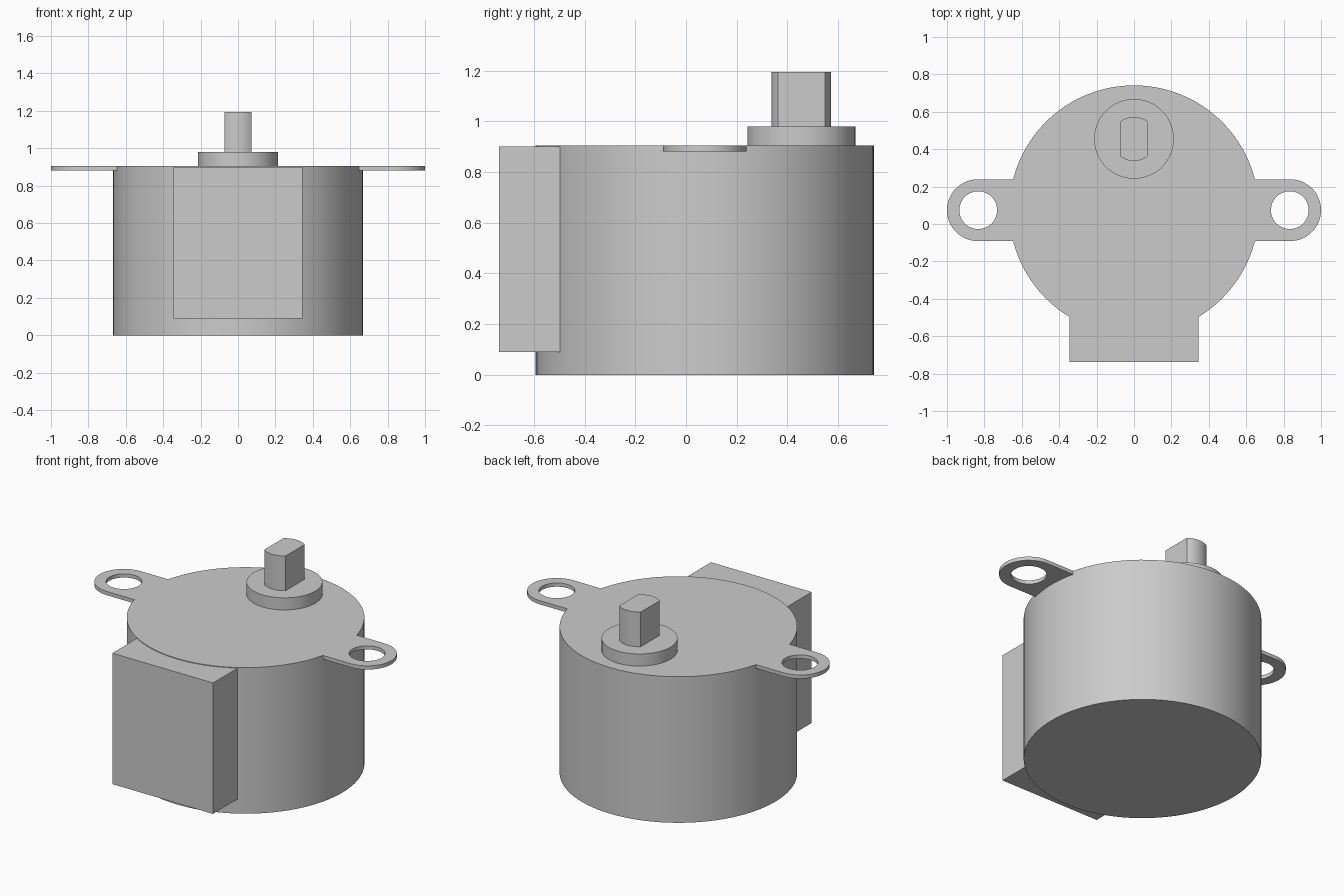
import bpy, math

if "Cube" in bpy.data.objects:
    bpy.data.objects.remove(bpy.data.objects["Cube"])

grey = bpy.data.materials.new("plain grey")
grey.diffuse_color = (0.6, 0.6, 0.6, 1)
grey.use_nodes = True
grey.node_tree.nodes["Principled BSDF"].inputs["Base Color"].default_value = grey.diffuse_color

BODY_R, BODY_Y, BODY_TOP = 0.667, 0.074, 0.905


def arc(cx, cy, r, start, end, n):
    """Points along an arc, both ends included."""
    return [(cx + r * math.cos(start + (end - start) * i / n),
             cy + r * math.sin(start + (end - start) * i / n)) for i in range(n + 1)]


def circle(cx, cy, r, n):
    return arc(cx, cy, r, 0, 2 * math.pi, n)[:-1]


def extrude(name, loops, z0, z1):
    """Solid made from closed outlines (later ones are holes) between two heights."""
    curve = bpy.data.curves.new(name, 'CURVE')
    curve.dimensions = '2D'
    curve.fill_mode = 'BOTH'
    curve.extrude = (z1 - z0) / 2
    for pts in loops:
        spline = curve.splines.new('POLY')
        spline.points.add(len(pts) - 1)
        for p, (x, y) in zip(spline.points, pts):
            p.co = (x, y, 0, 1)
        spline.use_cyclic_u = True
    ob = bpy.data.objects.new(name, curve)
    bpy.context.collection.objects.link(ob)
    ob.location.z = (z0 + z1) / 2
    bpy.ops.object.select_all(action='DESELECT')
    ob.select_set(True)
    bpy.context.view_layer.objects.active = ob
    bpy.ops.object.convert(target='MESH')
    ob = bpy.context.object
    # Weld the caps to the walls, then smooth only the round walls
    bpy.ops.object.mode_set(mode='EDIT')
    bpy.ops.mesh.select_all(action='SELECT')
    bpy.ops.mesh.remove_doubles(threshold=0.0001)
    bpy.ops.mesh.normals_make_consistent(inside=False)
    bpy.ops.object.mode_set(mode='OBJECT')
    bpy.ops.object.shade_smooth_by_angle(angle=math.radians(25))
    ob.data.materials.clear()
    ob.data.materials.append(grey)
    return ob


# Round motor can
extrude("motor_body", [circle(0, BODY_Y, BODY_R, 96)], 0, BODY_TOP)

# Wiring housing on the front
extrude("wire_housing", [[(-0.345, -0.737), (0.345, -0.737), (0.345, -0.45), (-0.345, -0.45)]],
        0.09, 0.901)

# Mounting ears: rounded outer end, inner end follows the can
EAR_X, EAR_R = 0.835, 0.165
a = math.asin(EAR_R / BODY_R)
for side, name in ((1, "right_ear"), (-1, "left_ear")):
    outline = (arc(EAR_X, BODY_Y, EAR_R, -math.pi / 2, math.pi / 2, 32)
               + arc(0, BODY_Y, BODY_R - 0.001, a, -a, 8))
    hole = circle(EAR_X - 0.002, BODY_Y, 0.101, 48)
    extrude(name, [[(side * x, y) for x, y in loop] for loop in (outline, hole)],
            0.882, BODY_TOP)

# Off-centre bearing boss
SHAFT_Y = 0.455
extrude("shaft_boss", [circle(0, SHAFT_Y, 0.213, 64)], BODY_TOP - 0.02, 0.98)

# Output shaft with two flats
b = math.acos(0.073 / 0.118)
extrude("output_shaft", [arc(0, SHAFT_Y, 0.118, b, math.pi - b, 16)
                         + arc(0, SHAFT_Y, 0.118, math.pi + b, 2 * math.pi - b, 16)],
        0.96, 1.195)
